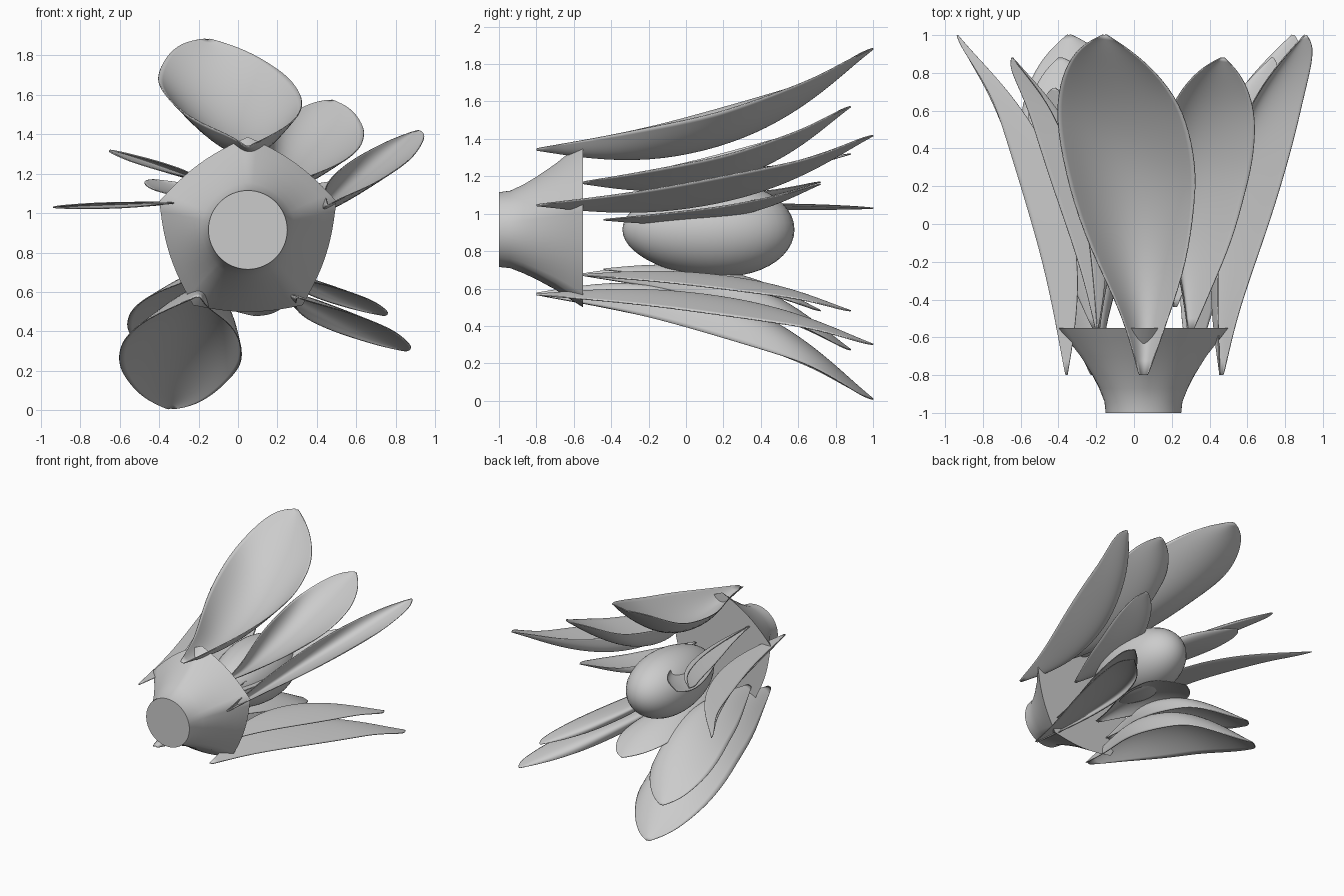
import bpy, bmesh
from math import sin, cos, radians, pi

cube = bpy.data.objects.get("Cube")
if cube:
    bpy.data.objects.remove(cube, do_unlink=True)

AXIS_X, AXIS_Z = 0.05, 0.915
SHADE = (0.6, 0.6, 0.6, 1)

grey = bpy.data.materials.new("light_grey")
grey.use_nodes = True
grey.diffuse_color = SHADE
grey.node_tree.nodes["Principled BSDF"].inputs["Base Color"].default_value = SHADE


def add_object(name, bm, location):
    mesh = bpy.data.meshes.new(name)
    bm.to_mesh(mesh)
    bm.free()
    mesh.materials.append(grey)
    obj = bpy.data.objects.new(name, mesh)
    bpy.context.collection.objects.link(obj)
    obj.location = location
    bpy.ops.object.select_all(action="DESELECT")
    obj.select_set(True)
    bpy.context.view_layer.objects.active = obj
    return obj


def bridge(bm, row_a, row_b, closed=False):
    count = len(row_a)
    for i in range(count if closed else count - 1):
        j = (i + 1) % count
        bm.faces.new((row_a[i], row_a[j], row_b[j], row_b[i]))


# Petal rims as (sideways, along, outward), from base to tip, and the hollow depth
LEFT = [(-.025, 0, 0), (-.10, .3, .05), (-.25, .6, .11), (-.37, .9, .19), (-.45, 1.25, .29),
        (-.46, 1.45, .35), (-.42, 1.62, .44), (-.34, 1.74, .515), (-.22, 1.8, .535)]
RIGHT = [(.025, 0, 0), (.13, .3, .05), (.23, .6, .11), (.27, .9, .17), (.28, 1.1, .23),
         (.23, 1.35, .32), (.14, 1.52, .39), (-.01, 1.68, .48), (-.19, 1.8, .535)]
HOLLOW = [.01, .11, .18, .2, .185, .13, .08, .04, .005]
COLUMNS = 8
TIP_SIDE, TIP_LENGTH, TIP_OUT = LEFT[-1]


def petal(name, base, tip, scale, base_y, side):
    """Dish whose width runs along `side` and which leans from base to tip (x, z)."""
    bm = bmesh.new()
    out = [(t - b - TIP_SIDE * s) / TIP_OUT for b, t, s in zip(base, tip, side)]
    rows = []
    for left, right, depth in zip(LEFT, RIGHT, HOLLOW):
        row = []
        for c in range(COLUMNS + 1):
            t = c / COLUMNS
            w, y, r = (p + (q - p) * t for p, q in zip(left, right))
            r -= depth * (1 - (2 * t - 1) ** 2)
            row.append(bm.verts.new((w * side[0] + r * out[0], y * scale, w * side[1] + r * out[1])))
        rows.append(row)
    for lower, upper in zip(rows, rows[1:]):
        bridge(bm, lower, upper)
    obj = add_object(name, bm, (base[0], base_y, base[1]))
    bpy.ops.object.shade_smooth()
    sub = obj.modifiers.new("smooth", "SUBSURF")
    sub.levels = sub.render_levels = 2
    solid = obj.modifiers.new("thickness", "SOLIDIFY")
    solid.thickness = 0.006
    solid.offset = 0


# Three rings of petals: base, tip and width direction of each
OUTER = {
    "top": ((.05, 1.35), (-.17, 1.885), (1, 0)),
    "left": ((.465, 1.05), (.915, 1.42), (-.42, 0)),
    "right": ((-.365, 1.05), (-.94, 1.03), (0, -.04)),
    "lower_right": ((-.21, .565), (-.33, .005), (-.9, 0)),
    "lower_left": ((.31, .565), (.85, .3), (-.45, 0)),
}
MIDDLE = {
    "upper_left": ((.3, 1.17), (.46, 1.575), (.69, 0)),
    "upper_right": ((-.2, 1.17), (-.65, 1.32), (.2, 0)),
    "lower_right": ((-.2, .67), (-.38, .27), (-.72, 0)),
    "lower_left": ((.3, .67), (.74, .48), (-.35, 0)),
}
INNER = {
    "left": ((.22, .97), (.47, 1.16), (.4, 0)),
    "right": ((-.08, 1.05), (-.43, 1.17), (.45, 0)),
    "lower": ((0, .7), (.1, .48), (-.6, 0)),
}
for ring, petals, length, base_y in (("outer", OUTER, 1.8, -.8), ("middle", MIDDLE, 1.44, -.56),
                                     ("inner", INNER, 1.16, -.44)):
    for place, (base, tip, side) in petals.items():
        petal(f"{ring}_petal_{place}", base, tip, length / TIP_LENGTH, base_y, side)

# Cup: round at the stem, flaring to a softened pentagon
bm = bmesh.new()
SEGMENTS = 60
rows = []
for y, radius, blend in ((-1, .2, 0), (-.94, .208, .05), (-.87, .24, .15), (-.8, .282, .3),
                         (-.7, .35, .45), (-.62, .415, .55), (-.55, .472, .62)):
    row = []
    for i in range(SEGMENTS):
        a = 2 * pi * i / SEGMENTS
        off = (a + pi / 5) % (2 * pi / 5) - pi / 5
        pentagon = cos(pi / 5) / cos(pi / 5 - abs(off))
        r = radius * (1 + (pentagon - 1) * blend)
        row.append(bm.verts.new((-r * sin(a), y, r * cos(a))))
    rows.append(row)
for lower, upper in zip(rows, rows[1:]):
    bridge(bm, lower, upper, closed=True)
bm.faces.new(rows[0])
bm.faces.new(rows[-1])
bmesh.ops.recalc_face_normals(bm, faces=bm.faces)
add_object("flower_cup", bm, (AXIS_X, 0, AXIS_Z))
bpy.ops.object.shade_smooth_by_angle(angle=radians(40))

# Egg-shaped centre
bm = bmesh.new()
bmesh.ops.create_uvsphere(bm, u_segments=40, v_segments=24, radius=1)
for v in bm.verts:
    x, y, z = v.co
    swell = .252 * (1 + .12 * y)
    v.co = (x * swell, .46 * y, z * swell)
add_object("flower_centre", bm, (AXIS_X, .12, AXIS_Z))
bpy.ops.object.shade_smooth()
